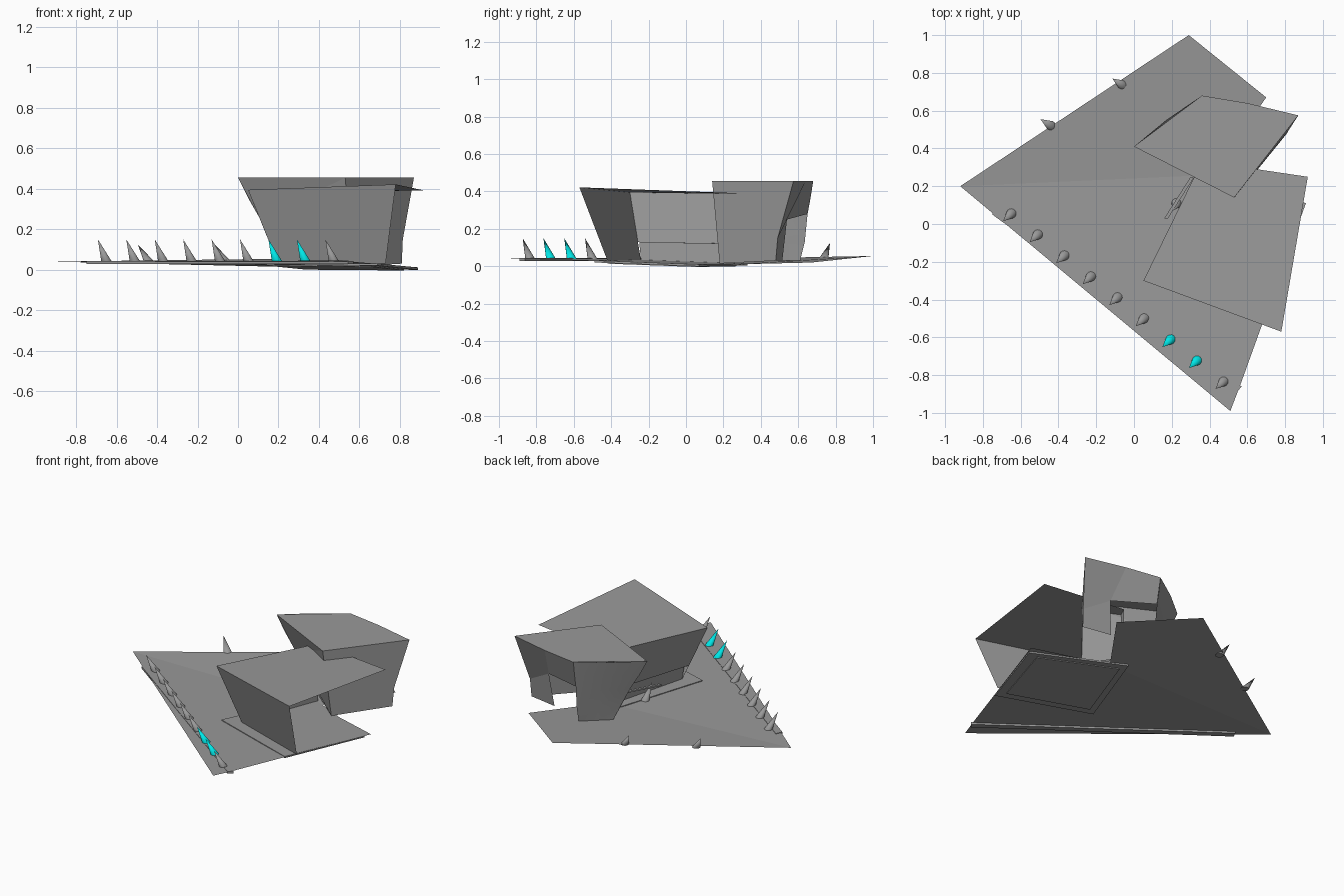
import bpy, bmesh
from mathutils import Vector

if "Cube" in bpy.data.objects:
    bpy.data.objects.remove(bpy.data.objects["Cube"])


def material(name, rgb):
    m = bpy.data.materials.new(name)
    m.use_nodes = True
    m.diffuse_color = (*rgb, 1)
    m.node_tree.nodes["Principled BSDF"].inputs["Base Color"].default_value = (*rgb, 1)
    return m


GREY = material("concrete_grey", (0.32, 0.32, 0.32))
CYAN = material("bright_cyan", (0, 0.8, 0.8))


def finish(bm, name, mat=GREY, smooth=False):
    bmesh.ops.remove_doubles(bm, verts=bm.verts, dist=0.0005)
    me = bpy.data.meshes.new(name)
    bm.to_mesh(me)
    bm.free()
    me.materials.append(mat)
    ob = bpy.data.objects.new(name, me)
    bpy.context.collection.objects.link(ob)
    if smooth:
        bpy.ops.object.select_all(action="DESELECT")
        ob.select_set(True)
        bpy.context.view_layer.objects.active = ob
        bpy.ops.object.shade_smooth_by_angle(angle=0.6)
    return ob


def sheet(name, *polys):
    """Thin surface made of one or more polygons."""
    bm = bmesh.new()
    for poly in polys:
        bm.faces.new([bm.verts.new(p) for p in poly])
    return finish(bm, name)


def loft(name, rows, smooth=False):
    """Surface through matching rows of points."""
    bm = bmesh.new()
    grid = [[bm.verts.new(p) for p in row] for row in rows]
    for a, b in zip(grid, grid[1:]):
        for i in range(len(a) - 1):
            bm.faces.new((a[i], b[i], b[i + 1], a[i + 1]))
    return finish(bm, name, smooth=smooth)


def slope(x, y):
    """Height of the sloping plaza floor."""
    return 0.0265 - 0.0214 * x - 0.0297 * y


def slab(name, outline, low, high):
    """Plate that follows the plaza slope."""
    bm = bmesh.new()
    top = [bm.verts.new((x, y, slope(x, y) + high)) for x, y in outline]
    bot = [bm.verts.new((x, y, slope(x, y) + low)) for x, y in outline]
    bm.faces.new(top)
    bm.faces.new(bot[::-1])
    for i in range(len(top)):
        j = (i + 1) % len(top)
        bm.faces.new((bot[i], bot[j], top[j], top[i]))
    return finish(bm, name)


def spike(name, base, tip, mat=GREY, radius=0.026):
    """Leaning cone with a round foot."""
    bm = bmesh.new()
    bmesh.ops.create_cone(bm, cap_ends=True, segments=16, radius1=radius, radius2=0, depth=1)
    base, tip = Vector(base), Vector(tip)
    for v in bm.verts:
        t = v.co.z + 0.5
        v.co = base.lerp(tip, t) + Vector((v.co.x, v.co.y, 0))
    return finish(bm, name, mat, True)


# Folded ground with a notch on one side
notch = (0.41, 0.26, 0.01)
west, back = (-0.92, 0.2, 0.04), (0.29, 1.0, 0.055)
south, south_side = (0.51, -0.99, 0.045), (0.56, -0.86, 0.04)
sheet("ground", (notch, (0.7, 0.67, 0.02), back), (notch, back, west),
      (notch, west, south), (notch, south, south_side),
      (notch, south_side, (0.91, 0.11, 0.01)))

# Floor slabs and the strip that carries the spikes
slab("floor_slab", [(0.08, -0.29), (0.69, -0.49), (0.89, 0.07), (0.32, 0.33)], -0.006, 0.005)
slab("lower_floor_slab", [(0.14, -0.25), (0.66, -0.42), (0.82, 0.06), (0.34, 0.27)], -0.011, -0.005)
slab("spike_strip", [(-0.75, 0.05), (0.545, -0.89), (0.57, -0.86), (-0.73, 0.09)], -0.012, 0.003)

# Low hall: roof, leaning front wall and side wall, open on the far side
roof_a, roof_b = (0.05, -0.3, 0.395), (0.78, -0.57, 0.422)
roof_c, roof_d = (0.92, 0.25, 0.392), (0.36, 0.333, 0.385)
foot_a, foot_b = (0.2, -0.24, 0.025), (0.73, -0.42, 0.03)
sheet("hall_roof", (roof_a, roof_b, roof_c, roof_d))
sheet("hall_front_wall", (roof_a, foot_a, foot_b, roof_b))
sill_a, sill_d = (0.157, -0.257, 0.13), (0.36, 0.333, 0.12)
sheet("hall_side_wall", (roof_a, roof_d, sill_d, sill_a))
sheet("hall_base_strip", ((0.185, -0.25, 0.13), (0.375, 0.31, 0.12),
                          (0.375, 0.31, 0.01), (0.2, -0.24, 0.025)))
sheet("hall_sill", (sill_a, sill_d, (0.375, 0.31, 0.12), (0.185, -0.25, 0.13)))

# Tall pavilion: flat roof and flaring walls
H = 0.455
top_left, top_back = (0, 0.41, H), (0.36, 0.68, H)
top_mid, top_right, top_front = (0.6, 0.64, H), (0.87, 0.575, H), (0.53, 0.14, H)
foot_left, foot_back = (0.21, 0.47, 0.03), (0.37, 0.61, 0.03)
foot_right, foot_front = (0.81, 0.48, 0.03), (0.567, 0.18, 0.015)
mid_left, mid_back = (0.11, 0.435, 0.25), (0.363, 0.65, 0.28)
knee = (0.815, 0.49, 0.15)
sheet("pavilion_roof", (top_left, top_front, top_right, top_mid, top_back))
sheet("pavilion_front_wall", (top_left, mid_left, top_front),
      (mid_left, foot_left, foot_front, top_front))
sheet("pavilion_right_wall", (top_front, foot_front, foot_right, knee, top_right))
loft("pavilion_curved_wall", [
    (top_left, (0.17, 0.55, H), top_back),
    ((0.05, 0.42, 0.355), (0.205, 0.55, 0.355), (0.361, 0.665, 0.36)),
    (mid_left, (0.24, 0.55, 0.25), mid_back),
    ((0.165, 0.45, 0.13), (0.27, 0.54, 0.13), (0.366, 0.635, 0.13)),
    (foot_left, (0.285, 0.535, 0.03), foot_back)], True)

# Back wall around a tall doorway
door_top, door_foot = (0.64, 0.54, 0.25), (0.615, 0.515, 0.03)
sheet("pavilion_back_wall", (top_back, mid_back, door_top, top_mid),
      (top_mid, door_top, knee, top_right), (door_top, door_foot, foot_right, knee))

# Narrow ledge beside the hall
slab("side_ledge", [(0.16, 0.03), (0.18, 0.03), (0.32, 0.25), (0.3, 0.25)], 0.08, 0.09)

# Row of spikes along the front edge, two of them coloured
for i in range(9):
    x, y = -0.65 + 0.1406 * i, 0.055 - 0.111 * i
    spike(f"front_spike_{i + 1}", (x, y, 0.04), (x - 0.043, y - 0.04, 0.15),
          CYAN if i in (6, 7) else GREY)

# Separate spikes at the back and beside the hall
for i, (x, y) in enumerate([(-0.06, 0.735), (-0.44, 0.52)]):
    spike(f"back_spike_{i + 1}", (x, y, 0.04), (x - 0.055, y + 0.035, 0.125))
spike("side_spike", (0.225, 0.11, 0.02), (0.205, 0.07, 0.13))
